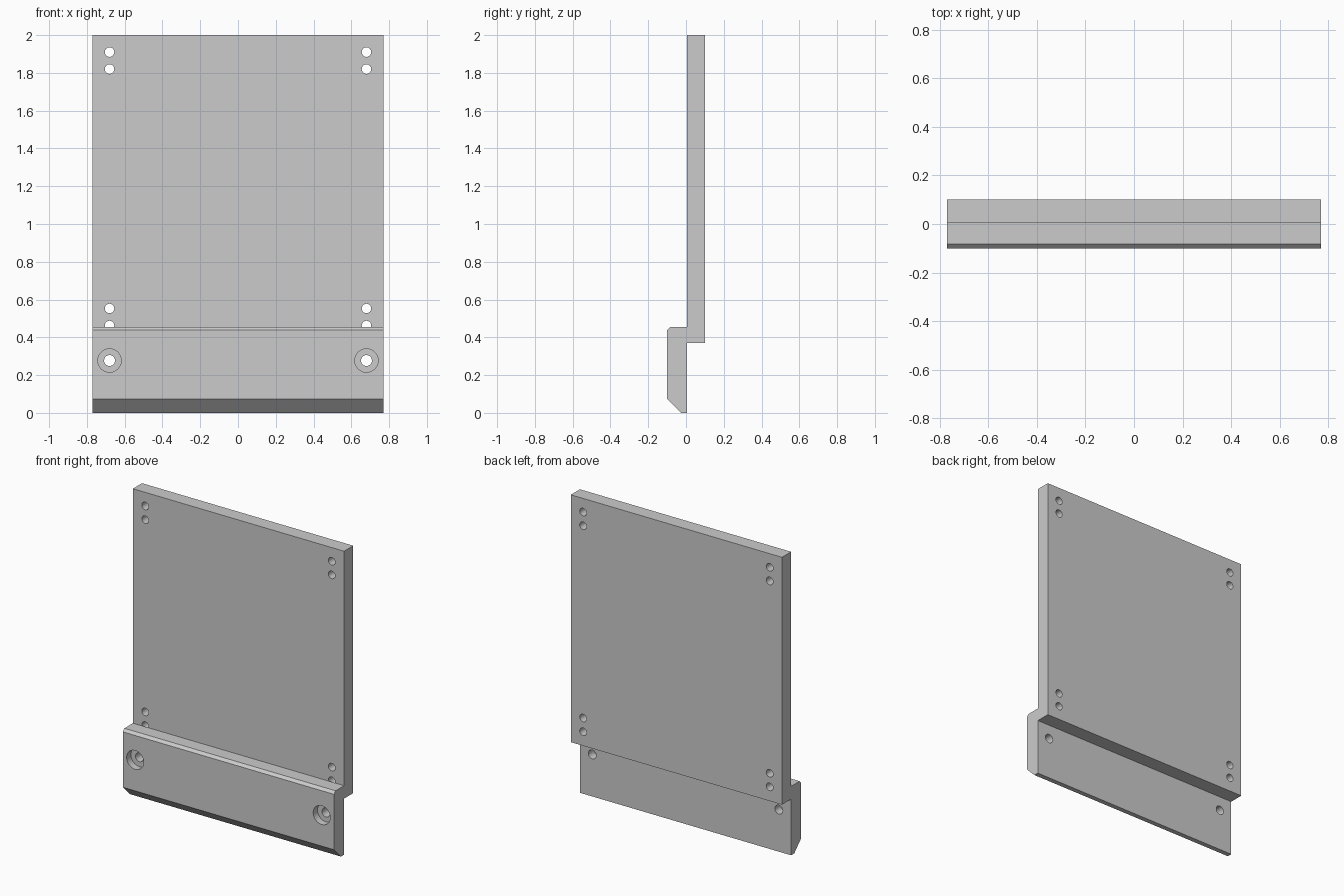
import bpy, bmesh, math

if "Cube" in bpy.data.objects:
    bpy.data.objects.remove(bpy.data.objects["Cube"])

grey = bpy.data.materials.new("plain_grey")
grey.diffuse_color = (0.6, 0.6, 0.6, 1)
grey.use_nodes = True
grey.node_tree.nodes["Principled BSDF"].inputs["Base Color"].default_value = grey.diffuse_color

HALF_W = 0.77    # half width of both parts
HOLE_X = 0.68    # sideways position of every hole
SPLIT_Y = 0.005  # plane where the two parts touch


def extrude_profile(name, profile):
    """Solid with a (y, z) profile running across the full width."""
    bm = bmesh.new()
    face = bm.faces.new([bm.verts.new((-HALF_W, y, z)) for y, z in profile])
    out = bmesh.ops.extrude_face_region(bm, geom=[face])
    verts = [g for g in out["geom"] if isinstance(g, bmesh.types.BMVert)]
    bmesh.ops.translate(bm, verts=verts, vec=(2 * HALF_W, 0, 0))
    bmesh.ops.recalc_face_normals(bm, faces=bm.faces)
    mesh = bpy.data.meshes.new(name)
    bm.to_mesh(mesh)
    bm.free()
    obj = bpy.data.objects.new(name, mesh)
    bpy.context.collection.objects.link(obj)
    mesh.materials.append(grey)
    return obj


def drill(obj, z, radius, y0, y1):
    """Cut a mirrored pair of round holes running along y."""
    for side in (-1, 1):
        bpy.ops.mesh.primitive_cylinder_add(
            vertices=32, radius=radius, depth=y1 - y0,
            location=(side * HOLE_X, (y0 + y1) / 2, z),
            rotation=(math.pi / 2, 0, 0))
        cutter = bpy.context.object
        cutter.hide_render = True
        cutter.data.materials.append(grey)
        mod = obj.modifiers.new("hole", 'BOOLEAN')
        mod.operation, mod.solver, mod.object = 'DIFFERENCE', 'EXACT', cutter
        bpy.context.view_layer.objects.active = obj
        bpy.ops.object.modifier_apply(modifier=mod.name)
        bpy.data.objects.remove(cutter)


# Tall flat panel with pairs of holes near each corner
panel = extrude_profile("back_panel", [
    (SPLIT_Y, 0.37), (0.1, 0.37), (0.1, 2.0), (SPLIT_Y, 2.0)])
for z in (1.91, 1.82, 0.553, 0.463):
    drill(panel, z, 0.025, -0.05, 0.2)

# Front rail: small top chamfer, large bottom chamfer
rail = extrude_profile("front_rail", [
    (SPLIT_Y, 0.0), (SPLIT_Y, 0.455), (-0.083, 0.455),
    (-0.1, 0.438), (-0.1, 0.073), (-0.027, 0.0)])
drill(rail, 0.277, 0.029, -0.2, 0.1)      # through holes
drill(rail, 0.277, 0.062, -0.2, -0.055)   # counterbores

# Round hole walls, crisp edges
for obj in (panel, rail):
    bpy.ops.object.select_all(action='DESELECT')
    obj.select_set(True)
    bpy.context.view_layer.objects.active = obj
    bpy.ops.object.shade_smooth_by_angle(angle=math.radians(30))
